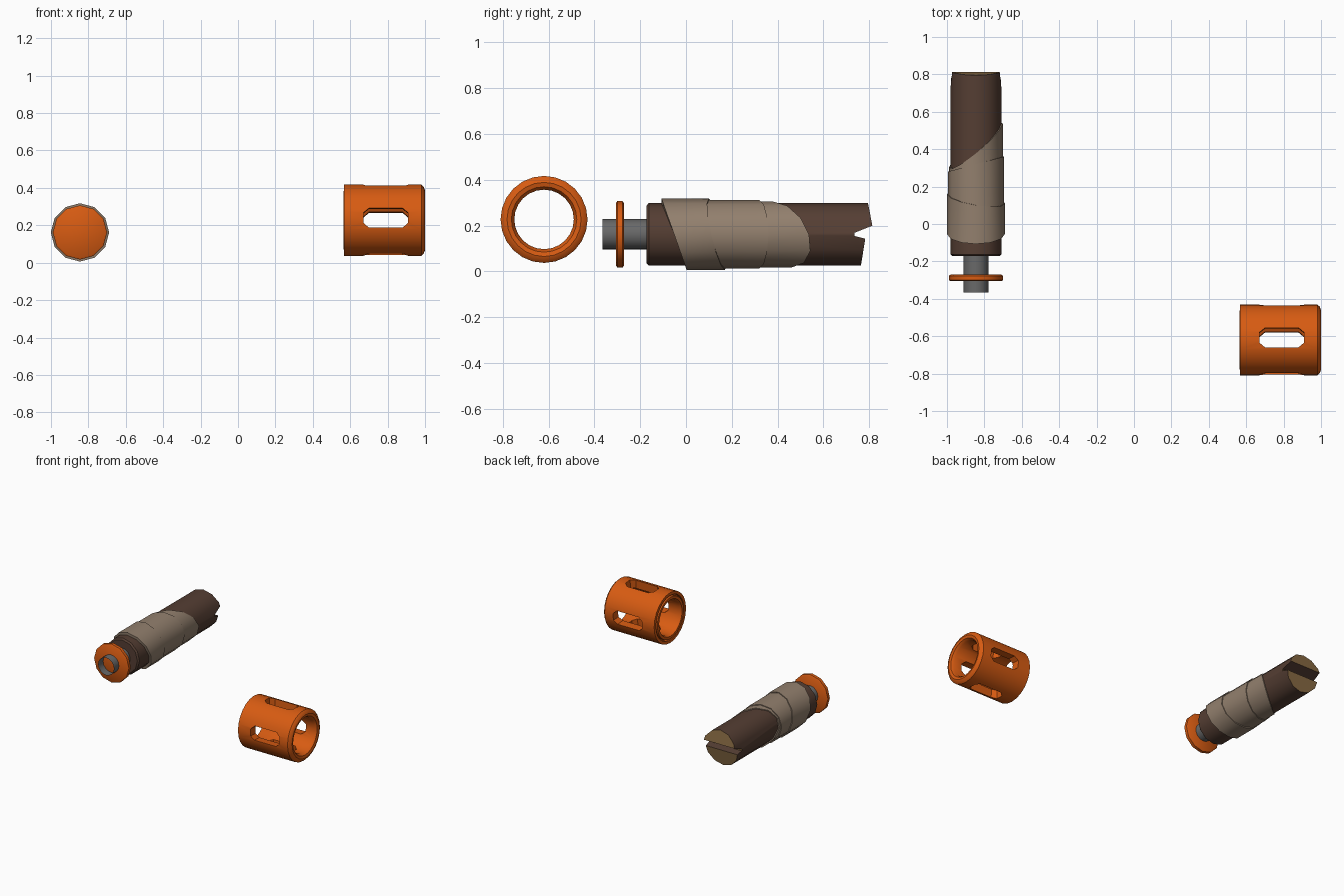
import bpy, bmesh, math
from mathutils import Vector

if "Cube" in bpy.data.objects:
    bpy.data.objects.remove(bpy.data.objects["Cube"])


def material(name, rgb):
    m = bpy.data.materials.new(name)
    m.diffuse_color = (*rgb, 1)
    m.use_nodes = True
    m.node_tree.nodes["Principled BSDF"].inputs["Base Color"].default_value = m.diffuse_color
    return m


ORANGE = material("orange", (0.68, 0.105, 0.006))
BARK = material("dark brown", (0.09, 0.048, 0.033))
WOOD = material("tan wood", (0.24, 0.14, 0.055))
CLOTH = material("grey beige", (0.29, 0.215, 0.155))
STEEL = material("grey", (0.14, 0.14, 0.14))


def finish(name, bm, mats, smooth=35):
    bmesh.ops.recalc_face_normals(bm, faces=bm.faces[:])
    me = bpy.data.meshes.new(name)
    bm.to_mesh(me)
    bm.free()
    ob = bpy.data.objects.new(name, me)
    bpy.context.collection.objects.link(ob)
    for m in mats:
        me.materials.append(m)
    activate(ob)
    if smooth:
        bpy.ops.object.shade_smooth_by_angle(angle=math.radians(smooth))
    return ob


def activate(ob):
    bpy.ops.object.select_all(action='DESELECT')
    ob.select_set(True)
    bpy.context.view_layer.objects.active = ob


def lathe(profile, centre, axis, segs, closed=False):
    """Turn a profile of (along, radius) round x or y.
    'along' may be a function of the angle, for slanted edges."""
    bm = bmesh.new()
    rings = []
    for along, r in profile:
        ring = []
        for i in range(segs):
            a = 2 * math.pi * i / segs
            t = along(a) if callable(along) else along
            u, v = r * math.cos(a), r * math.sin(a)
            p = (t, centre[1] + u, centre[2] + v) if axis == 'x' else \
                (centre[0] + u, t, centre[2] + v)
            ring.append(bm.verts.new(p))
        rings.append(ring)
    n = len(rings)
    for k in range(n if closed else n - 1):
        r0, r1 = rings[k], rings[(k + 1) % n]
        for i in range(segs):
            j = (i + 1) % segs
            bm.faces.new((r0[i], r0[j], r1[j], r1[i]))
    return bm, rings


def capped(profile, centre, axis, segs):
    bm, rings = lathe(profile, centre, axis, segs)
    bm.faces.new(rings[0])
    bm.faces.new(rings[-1])
    return bm


def prism(bm, points, depth):
    """Extrude a flat polygon along the depth vector."""
    face = bm.faces.new([bm.verts.new(p) for p in points])
    out = bmesh.ops.extrude_face_region(bm, geom=[face])
    verts = [g for g in out['geom'] if isinstance(g, bmesh.types.BMVert)]
    bmesh.ops.translate(bm, vec=depth, verts=verts)


def cut(ob, cutter):
    cutter.hide_render = True
    mod = ob.modifiers.new("cut", 'BOOLEAN')
    mod.operation = 'DIFFERENCE'
    mod.solver = 'EXACT'
    mod.object = cutter
    activate(ob)
    bpy.ops.object.modifier_apply(modifier=mod.name)
    bpy.data.objects.remove(cutter)


# slotted sleeve, lying along x
SC = Vector((0.78, -0.62, 0.227))
bm, _ = lathe([(0.567, 0.19), (0.98, 0.19), (0.993, 0.178), (0.999, 0.162),
               (0.994, 0.143), (0.975, 0.13), (0.58, 0.13), (0.563, 0.137),
               (0.563, 0.157), (0.592, 0.157), (0.592, 0.168), (0.567, 0.168)],
              SC, 'x', 24, closed=True)
sleeve = finish("slotted_sleeve", bm, [ORANGE], 0)

# four long slots with clipped ends
bm = bmesh.new()
outline = [(-0.12, -0.027), (-0.09, -0.052), (0.09, -0.052), (0.12, -0.027),
           (0.12, 0.027), (0.09, 0.052), (-0.09, 0.052), (-0.12, 0.027)]
for k in range(4):
    a = k * math.pi / 2 - math.radians(4)
    out = Vector((0, math.cos(a), math.sin(a)))
    side = Vector((0, -math.sin(a), math.cos(a)))
    mid = Vector((0.79, SC.y, SC.z)) + out * 0.09
    prism(bm, [mid + Vector((u, 0, 0)) + side * v for u, v in outline], out * 0.2)
cut(sleeve, finish("slot_cutter", bm, [ORANGE], 0))
activate(sleeve)
bpy.ops.object.shade_smooth_by_angle(angle=math.radians(35))

# wooden stick, lying along y
C = Vector((-0.845, 0, 0.162))
bm = capped([(-0.172, 0.126), (-0.162, 0.137), (0.85, 0.137)], C, 'y', 12)
stick = finish("wooden_stick", bm, [BARK, WOOD], 0)

# splintered end, cut with a jagged side profile
bm = bmesh.new()
jag = [(0.787, 0.34), (0.814, 0.20), (0.735, 0.168), (0.735, 0.155),
       (0.783, 0.143), (0.757, -0.02), (1, -0.02), (1, 0.34)]
prism(bm, [(-1.1, y, z) for y, z in jag], Vector((0.5, 0, 0)))
cut(stick, finish("break_cutter", bm, [BARK], 0))
for p in stick.data.polygons:
    p.material_index = 1 if p.normal.y > 0.7 and p.center.y > 0.7 else 0
activate(stick)
bpy.ops.object.shade_smooth_by_angle(angle=math.radians(35))

# three overlapping cloth wraps with slanted edges
wraps = [
    (0.156, lambda a: -0.052 - 0.055 * math.sin(a),
     lambda a: 0.135 - 0.035 * math.sin(a) - 0.025 * math.cos(a)),
    (0.150, lambda a: 0.05, lambda a: 0.32 + 0.04 * math.cos(a)),
    (0.144, lambda a: 0.2, lambda a: 0.42 + 0.125 * math.cos(a + 0.35)),
]
for n, (r, front, back) in enumerate(wraps):
    bm, _ = lathe([(front, 0.134), (front, r), (back, r), (back, 0.134)],
                  C, 'y', 12, closed=True)
    finish(f"cloth_wrap_{n + 1}", bm, [CLOTH])

# open metal tube and the round guard plate on it
bm, _ = lathe([(-0.365, 0.066), (-0.165, 0.066)], C, 'y', 16)
finish("metal_tube", bm, [STEEL])
bm = capped([(-0.306, 0.136), (-0.300, 0.145), (-0.277, 0.145), (-0.271, 0.136)],
            C, 'y', 12)
finish("guard_plate", bm, [ORANGE])
